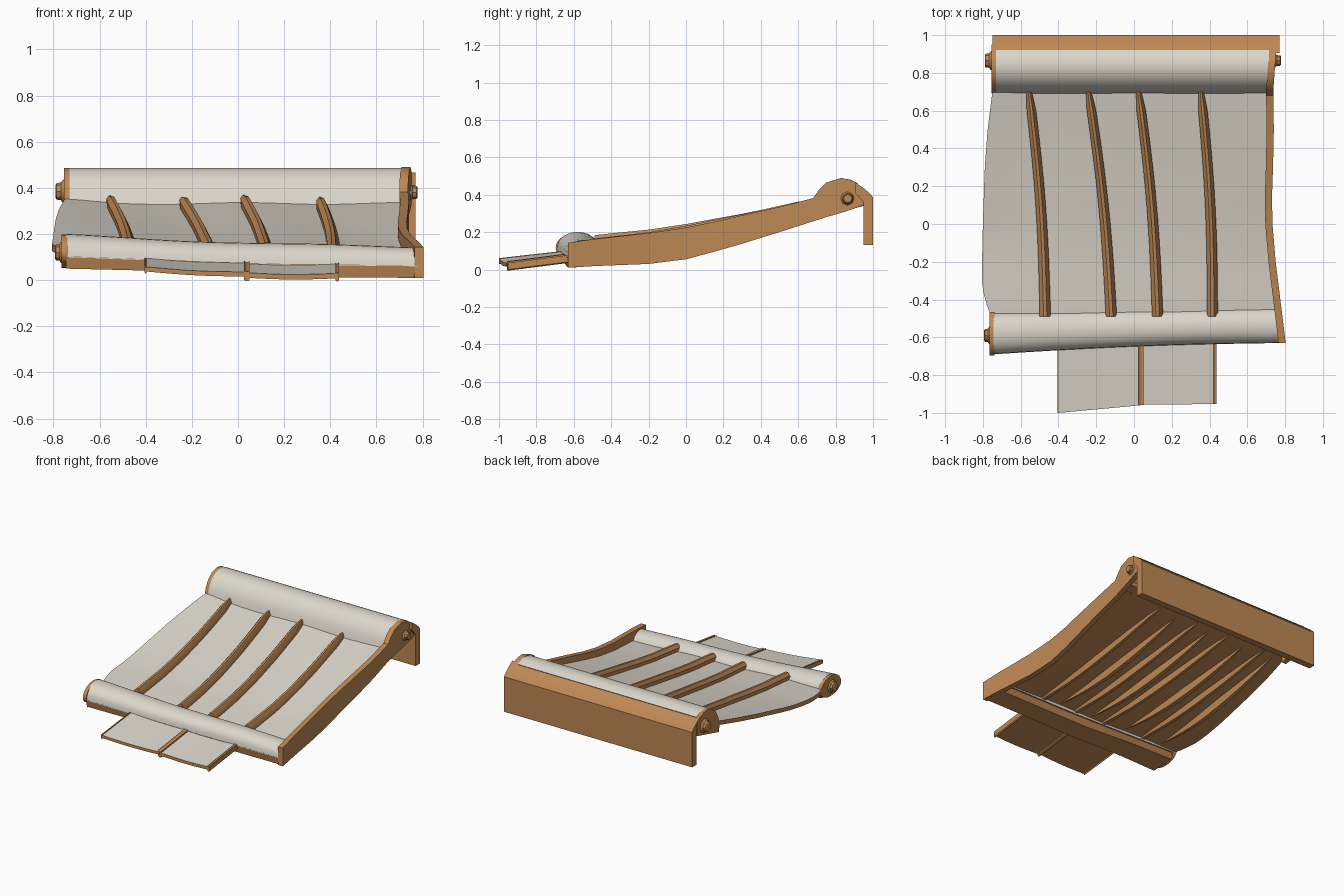
import bpy, bmesh, math

if "Cube" in bpy.data.objects:
    bpy.data.objects.remove(bpy.data.objects["Cube"])


def material(name, rgb):
    m = bpy.data.materials.new(name)
    m.diffuse_color = (*rgb, 1)
    m.use_nodes = True
    m.node_tree.nodes["Principled BSDF"].inputs["Base Color"].default_value = m.diffuse_color
    return m


WOOD = material("warm wood", (0.52, 0.25, 0.09))
CLOTH = material("pale cloth", (0.72, 0.68, 0.60))


def lerp(pts, t):
    """Piecewise linear lookup in (t, value) pairs."""
    for (a, va), (b, vb) in zip(pts, pts[1:]):
        if t <= b:
            return va + (vb - va) * max(0, (t - a) / (b - a))
    return pts[-1][1]


def loft(name, rings, cloth_above=None, angle=35):
    """Skin closed rings; faces whose normal z exceeds cloth_above become cloth."""
    bm = bmesh.new()
    vs = [[bm.verts.new(p) for p in r] for r in rings]
    n = len(vs[0])
    for a, b in zip(vs, vs[1:]):
        for i in range(n):
            bm.faces.new((a[i], a[(i + 1) % n], b[(i + 1) % n], b[i]))
    bm.faces.new(vs[0])
    bm.faces.new(vs[-1])
    bmesh.ops.recalc_face_normals(bm, faces=bm.faces)
    bm.normal_update()
    if cloth_above is not None:
        for f in bm.faces:
            f.material_index = int(f.normal.z > cloth_above)
    me = bpy.data.meshes.new(name)
    bm.to_mesh(me)
    bm.free()
    me.materials.append(WOOD)
    me.materials.append(CLOTH)
    ob = bpy.data.objects.new(name, me)
    bpy.context.collection.objects.link(ob)
    bpy.ops.object.select_all(action='DESELECT')
    ob.select_set(True)
    bpy.context.view_layer.objects.active = ob
    bpy.ops.object.shade_smooth_by_angle(angle=math.radians(angle))
    return ob


def extrude_x(name, prof, x0, x1, cloth_above=None):
    return loft(name, [[(x, y, z) for y, z in prof] for x in (x0, x1)], cloth_above)


def knob(name, x0, x1, y, z, r):
    """Stepped peg end: wide collar narrowing to a smaller tip."""
    rings = []
    for t, s in ((0, 1.25), (0.3, 1.1), (0.5, 0.85), (0.9, 0.8), (1, 0.65)):
        rings.append([(x0 + (x1 - x0) * t, y + r * s * math.cos(a * math.pi / 4),
                       z + r * s * math.sin(a * math.pi / 4)) for a in range(8)])
    loft(name, rings)


# Sloping cloth panel, wooden underneath
SLOPE = [(-0.6, 0.10), (-0.47, 0.122), (-0.2, 0.152), (0, 0.185), (0.3, 0.245),
         (0.69, 0.332), (0.78, 0.352)]
LEFT = [(-0.6, -0.73), (-0.48, -0.76), (-0.4, -0.79), (-0.3, -0.807), (0, -0.80),
        (0.3, -0.79), (0.5, -0.775), (0.7, -0.75), (0.78, -0.73)]
SIDE_X = [(-0.63, 0.803), (-0.4, 0.775), (-0.2, 0.75), (0, 0.733), (0.2, 0.73),
          (0.4, 0.742), (0.7, 0.737), (0.95, 0.755)]
RIBS = [(-0.47, -0.555), (-0.12, -0.24), (0.125, 0.025), (0.415, 0.355)]


def panel_z(x, y):
    tilt = -0.03 * x * min(1, max(0, (0.5 - y)))
    lift = 0.02 * max(0, -x - 0.55) / 0.25 * max(0, math.sin((y + 0.1) * 2.2))
    ripple = 0.004 * math.sin(9 * x + 2 * y)
    return lerp(SLOPE, y) + tilt + lift + ripple


rings = []
for j in range(25):
    y = -0.6 + 1.38 * j / 24
    l, r = lerp(LEFT, y), lerp(SIDE_X, y) - 0.02
    xs = [l + (r - l) * i / 20 for i in range(21)]
    rings.append([(x, y, panel_z(x, y)) for x in xs] +
                 [(x, y, panel_z(x, y) - 0.03) for x in reversed(xs)])
loft("cloth_panel", rings, 0.4)

# Ribs standing proud of the cloth
for k, (xa, xb) in enumerate(RIBS):
    rings = []
    for j in range(13):
        t = j / 12
        y = -0.49 + 1.19 * t
        x = xa + (xb - xa) * t + 0.018 * math.sin(math.pi * t)
        w = 0.029 - 0.005 * t
        h = 0.047
        if j == 12:
            w, h = 0.014, 0.03
        z = panel_z(x, y)
        d = 0.035 + 0.035 * math.sin(math.pi * t)
        rings.append([(x - w, y, z - 0.02), (x - w, y, z + h * 0.55), (x - w * 0.3, y, z + h),
                      (x + w * 0.3, y, z + h), (x + w, y, z + h * 0.3), (x + w, y, z - 0.02),
                      (x + w * 0.4, y, z - d), (x - w * 0.4, y, z - d)])
    loft(f"rib_{k + 1}", rings)

# Tapered battens under the panel
for k, (xa, xb) in enumerate([(-0.62, -0.66), (-0.3, -0.4), (0.0, -0.1), (0.27, 0.19)]):
    rings = []
    for j in range(11):
        t = j / 10
        s = 0.15 + 0.85 * math.sin(math.pi * t)
        x, y = xa + (xb - xa) * t, -0.46 + 1.16 * t
        z = panel_z(x, y) - 0.02
        rings.append([(x - 0.028 * s, y, z), (x + 0.028 * s, y, z),
                      (x + 0.015 * s, y, z - 0.06 * s), (x - 0.015 * s, y, z - 0.06 * s)])
    loft(f"under_batten_{k + 1}", rings)

# Right side board: y, top, bottom
rings = []
for y, top, bot in [(-0.63, 0.143, 0.01), (-0.5, 0.162, 0.018), (-0.2, 0.195, 0.03),
                    (0, 0.225, 0.055), (0.15, 0.255, 0.095), (0.3, 0.29, 0.138),
                    (0.5, 0.335, 0.2), (0.68, 0.382, 0.258), (0.71, 0.425, 0.267),
                    (0.75, 0.465, 0.28), (0.83, 0.49, 0.303), (0.89, 0.477, 0.322),
                    (0.95, 0.43, 0.345)]:
    x = lerp(SIDE_X, y)
    rings.append([(x, y, bot), (x, y, top), (x - 0.038, y, top), (x - 0.038, y, bot)])
loft("right_side_board", rings)

# Upper cloth roll with its wooden left cheek
ARCH = [(0.69, 0.325), (0.705, 0.385), (0.735, 0.437), (0.78, 0.474), (0.83, 0.487),
        (0.88, 0.481), (0.92, 0.46)]
INNER = [(0.91, 0.42), (0.87, 0.45), (0.80, 0.445), (0.745, 0.395), (0.715, 0.31)]
extrude_x("upper_cloth_roll", ARCH + INNER, -0.73, 0.715, -0.05)
extrude_x("upper_left_cheek", ARCH[:6] + [(0.95, 0.43), (0.95, 0.34), (0.7, 0.275)],
          -0.755, -0.72)
knob("upper_left_knob", -0.745, -0.79, 0.865, 0.385, 0.045)
knob("upper_right_knob", 0.735, 0.778, 0.865, 0.38, 0.034)

# Back board with its sloping lip
extrude_x("back_board", [(0.905, 0.466), (0.95, 0.435), (0.985, 0.405), (1.0, 0.385), (1.0, 0.13),
                         (0.95, 0.13), (0.95, 0.36), (0.905, 0.41)], -0.75, 0.77)

# Lower cloth roll and the beam beneath it, both skewed slightly
rings, beam = [], []
for j in range(17):
    t = j / 16
    x = -0.745 + 1.525 * t
    yf = -0.69 + 0.06 * t + 0.012 * math.sin(math.pi * t)
    yb = -0.468 + 0.024 * t
    base = lerp([(0, 0.10), (0.4, 0.077), (0.6, 0.067), (1, 0.06)], t)
    c, r = (yf + yb) / 2, (yb - yf) / 2
    h = 0.097 - 0.012 * t + 0.004 * math.cos(9 * t)
    rings.append([(x, c - r * math.cos(math.pi * a / 12), base + h * math.sin(math.pi * a / 12) ** 0.8)
                  for a in range(13)])
    low = lerp([(0, 0.05), (0.22, 0.042), (0.5, 0.015), (1, 0.01)], t)
    beam.append([(x, yf, base + 0.004), (x, yf + 0.012, low), (x, yb - 0.03, low + 0.01),
                 (x, yb - 0.01, base)])
loft("lower_cloth_roll", rings, -0.05)
loft("front_beam", beam)

# Lower left cheek and knob
cheek = [(-0.58 + 0.117 * math.cos(a * math.pi / 10),
          0.115 + (0.084 if a < 10 else 0.062) * math.sin(a * math.pi / 10)) for a in range(20)]
extrude_x("lower_left_cheek", cheek, -0.765, -0.738)
knob("lower_left_knob", -0.755, -0.793, -0.59, 0.12, 0.042)


# Two-piece front flap with thin battens
def flap(name, x0, x1, y0, y1, z0, z1, thick, lift=0.0, cloth=0.4):
    """z0, z1: top height at the left and right of the front edge."""
    rise = 0.045
    rings = []
    for j in range(9):
        t = j / 8
        x, yf = x0 + (x1 - x0) * t, y0 + (y1 - y0) * t
        z = z0 + (z1 - z0) * t + lift - 0.006 * math.sin(math.pi * t)
        rings.append([(x, yf, z), (x, -0.6, z + rise), (x, -0.6, z + rise - thick),
                      (x, yf, z - thick)])
    loft(name, rings, cloth)


flap("front_flap_left", -0.40, 0.035, -1.0, -0.96, 0.058, 0.036, 0.02)
flap("front_flap_right", 0.045, 0.43, -0.957, -0.953, 0.032, 0.03, 0.022)
flap("flap_middle_batten", 0.025, 0.05, -0.957, -0.957, 0.045, 0.042, 0.042, cloth=None)
flap("flap_right_batten", 0.422, 0.437, -0.953, -0.953, 0.036, 0.036, 0.036, cloth=None)
flap("flap_left_batten", -0.405, -0.396, -1.0, -1.0, 0.061, 0.061, 0.026, cloth=None)
